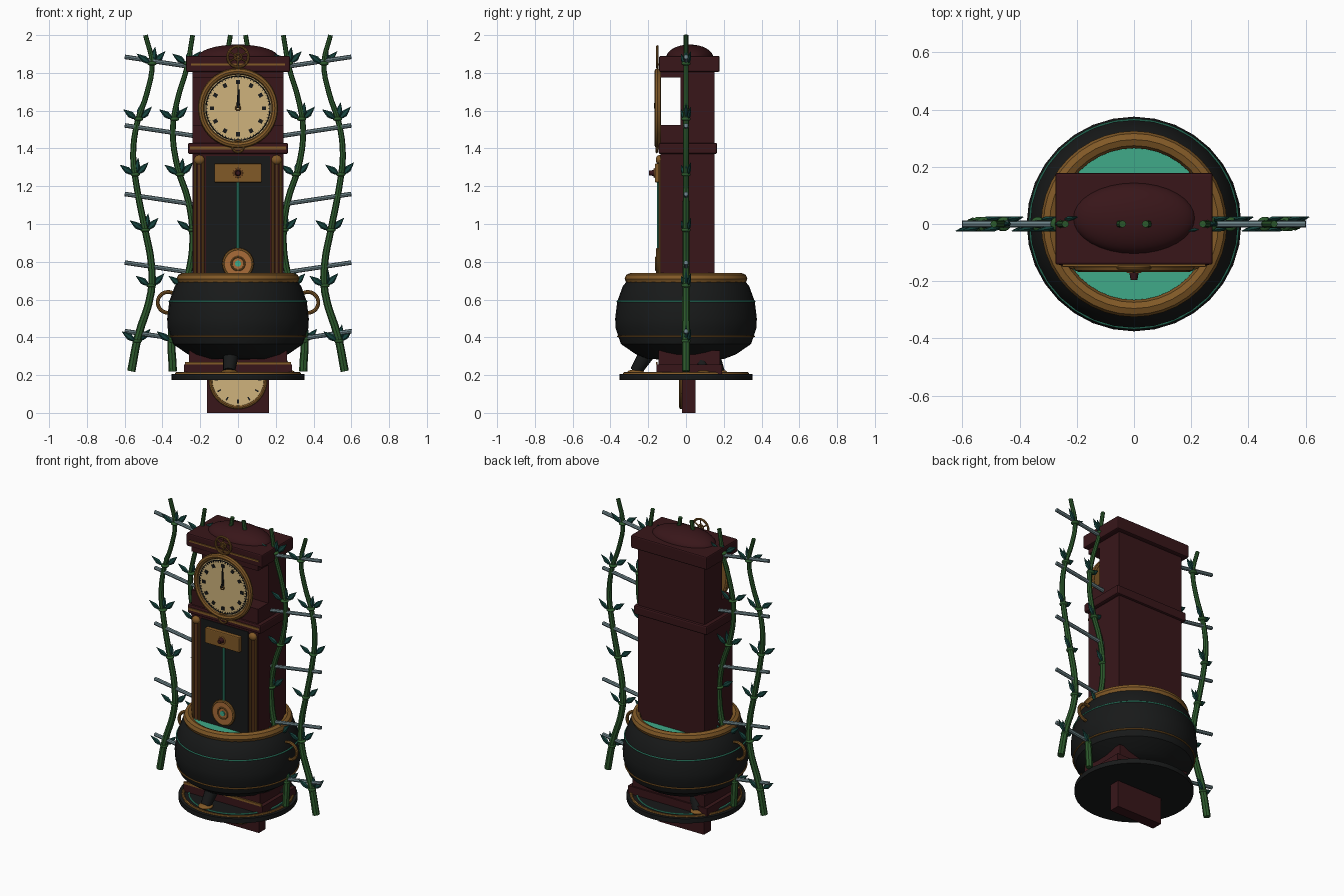
import bpy, bmesh, math
from mathutils import Vector

cube = bpy.data.objects.get("Cube")
if cube:
    bpy.data.objects.remove(cube)


def material(name, r, g, b):
    m = bpy.data.materials.new(name)
    m.use_nodes = True
    m.diffuse_color = (r, g, b, 1)
    m.node_tree.nodes["Principled BSDF"].inputs["Base Color"].default_value = (r, g, b, 1)
    return m


wood = material("dark mahogany", .04, .008, .01)
iron = material("black iron", .009, .01, .01)
gold = material("aged gold", .22, .1, .02)
copper = material("copper", .4, .15, .04)
cream = material("cream dial", .62, .45, .2)
teal = material("teal potion", .05, .4, .25)
green = material("stalk green", .025, .1, .025)
leafy = material("dark leaf", .008, .06, .05)
grey = material("grey rung", .16, .24, .26)


def finish(name, mat, smooth=True):
    ob = bpy.context.object
    ob.name = ob.data.name = name
    ob.data.materials.clear()
    ob.data.materials.append(mat)
    if smooth:
        bpy.ops.object.shade_smooth_by_angle(angle=math.radians(35))
    return ob


def box(name, mat, half_x, y0, y1, z0, z1, x=0, bevel=0):
    bpy.ops.mesh.primitive_cube_add(size=1, location=(x, (y0 + y1) / 2, (z0 + z1) / 2))
    ob = bpy.context.object
    ob.scale = (half_x * 2, y1 - y0, z1 - z0)
    bpy.ops.object.transform_apply(location=False, rotation=False)
    if bevel:
        mod = ob.modifiers.new("edge", "BEVEL")
        mod.width, mod.segments = bevel, 2
    return finish(name, mat, False)


def rod(name, mat, a, b, r, r2=None, sides=12):
    a, b = Vector(a), Vector(b)
    bpy.ops.mesh.primitive_cone_add(vertices=sides, radius1=r, radius2=r if r2 is None else r2,
                                    depth=(b - a).length, location=(a + b) / 2)
    bpy.context.object.rotation_euler = (b - a).to_track_quat("Z", "Y").to_euler()
    return finish(name, mat)


def disc(name, mat, r, z, y0, y1, x=0):
    return rod(name, mat, (x, y1, z), (x, y0, z), r, sides=40)


def ring(name, mat, big, small, loc, upright=False):
    bpy.ops.mesh.primitive_torus_add(major_radius=big, minor_radius=small, major_segments=40,
                                     minor_segments=8, location=loc)
    if upright:
        bpy.context.object.rotation_euler.x = math.pi / 2
    return finish(name, mat)


def ball(name, mat, loc, scale):
    bpy.ops.mesh.primitive_uv_sphere_add(segments=32, ring_count=16, radius=1, location=loc)
    bpy.context.object.scale = scale
    return finish(name, mat)


def lathe(name, mat, profile, sides):
    bm = bmesh.new()
    vs = [bm.verts.new((r, 0, z)) for r, z in profile]
    es = [bm.edges.new(p) for p in zip(vs, vs[1:])]
    bmesh.ops.spin(bm, geom=vs + es, axis=(0, 0, 1), cent=(0, 0, 0), angle=math.tau, steps=sides)
    bmesh.ops.remove_doubles(bm, verts=bm.verts, dist=.0001)
    bmesh.ops.recalc_face_normals(bm, faces=bm.faces)
    me = bpy.data.meshes.new(name)
    bm.to_mesh(me)
    bm.free()
    ob = bpy.data.objects.new(name, me)
    bpy.context.collection.objects.link(ob)
    bpy.ops.object.select_all(action="DESELECT")
    bpy.context.view_layer.objects.active = ob
    ob.select_set(True)
    return finish(name, mat)


def marks(name, count, radius, z, y, w, h):
    # Upright hour plates around a dial
    for i in range(count):
        a = math.tau * i / count
        ob = box(name, iron, w, y - .003, y + .003, z - h, z + h)
        ob.location.x = radius * math.sin(a)
        ob.location.z = z + radius * math.cos(a)
        ob.rotation_euler.y = a


# Stand with a small dial below
disc_z = .19
rod("base_plate", iron, (0, 0, .175), (0, 0, .205), .352, sides=48)
ring("base_gold_ring", gold, .325, .009, (0, 0, .207))
ring("base_teal_ring", teal, .29, .005, (0, 0, .207))
box("lower_case", wood, .165, -.02, .05, 0, .33)
disc("lower_dial", cream, .14, .175, -.03, -.015)
ring("lower_dial_rim", gold, .145, .01, (0, -.026, .175), True)
marks("lower_hour_mark", 12, .115, .175, -.031, .004, .01)
box("plinth", wood, .285, -.155, .19, .205, .255)
box("plinth_trim", gold, .28, -.16, -.15, .255, .27)
box("plinth_step", wood, .26, -.145, .18, .255, .33)

# Cauldron
lathe("cauldron", iron, [(0, .28), (.2, .285), (.265, .31), (.345, .365), (.373, .45), (.375, .5),
                         (.364, .59), (.335, .67), (.295, .72), (.27, .71), (.27, .66)], 32)
ring("cauldron_rim", gold, .295, .03, (0, 0, .71))
ring("cauldron_teal_band", teal, .364, .004, (0, 0, .59))
ring("cauldron_gold_band", gold, .36, .005, (0, 0, .405))
rod("potion", teal, (0, 0, .66), (0, 0, .69), .272, sides=40)
for side in (-1, 1):
    ring("cauldron_handle", gold, .055, .01, (side * .37, 0, .585), True)
for deg in (-100, 20, 140):
    c, s = math.cos(math.radians(deg)), math.sin(math.radians(deg))
    rod("cauldron_leg", iron, (.27 * c, .27 * s, .22), (.2 * c, .2 * s, .33), .032, .045)
    ball("cauldron_foot", gold, (.27 * c, .27 * s, .215), (.045, .045, .015))

# Trunk with its glazed front
box("trunk", wood, .24, -.135, .15, .3, 1.38)
box("trunk_panel", iron, .17, -.14, -.13, .6, 1.36)
for side in (-1, 1):
    for off in (.185, .205, .226):
        rod("front_column", gold if off != .205 else copper, (side * off, -.138, .6), (side * off, -.138, 1.34),
            .007, sides=8)
    ball("column_capital", gold, (side * .205, -.14, 1.34), (.028, .02, .025))

# Weight box and pendulum
box("weight_box", gold, .125, -.165, -.135, 1.22, 1.32, bevel=.006)
ring("weight_box_emblem", copper, .022, .004, (0, -.168, 1.27), True)
rod("weight_box_knob", wood, (0, -.16, 1.27), (0, -.195, 1.27), .018, .012)
rod("pendulum_rod", teal, (0, -.147, .8), (0, -.147, 1.22), .007, sides=8)
disc("pendulum_bob", copper, .072, .79, -.158, -.14)
ring("pendulum_bob_rim", gold, .074, .01, (0, -.15, .79), True)
ring("pendulum_inner_ring", gold, .035, .005, (0, -.158, .79), True)
disc("pendulum_gem", teal, .016, .79, -.164, -.15)

# Hood
box("waist_cornice", wood, .265, -.145, .165, 1.37, 1.43, bevel=.01)
box("waist_trim", gold, .255, -.15, -.14, 1.395, 1.41)
ring("waist_emblem", gold, .03, .006, (0, -.155, 1.41), True)
box("hood_ledge", wood, .24, -.135, .15, 1.42, 1.525)
box("hood", wood, .24, -.03, .15, 1.52, 1.81)
box("hood_top_board", wood, .24, -.135, .15, 1.775, 1.81)
box("top_cornice", wood, .275, -.142, .178, 1.805, 1.89, bevel=.008)
box("top_trim", gold, .25, -.148, -.138, 1.84, 1.85)
ball("hood_dome", wood, (0, .02, 1.88), (.215, .125, .07))

# Main dial
dial_z = 1.613
disc("dial_back", gold, .205, dial_z, -.15, -.135)
disc("dial_face", cream, .178, dial_z, -.155, -.14)
ring("dial_rim", gold, .195, .017, (0, -.15, dial_z), True)
ring("minute_track", iron, .17, .003, (0, -.155, dial_z), True)
marks("hour_mark", 12, .138, dial_z, -.156, .01, .011)
marks("minute_mark", 60, .165, dial_z, -.156, .0015, .006)
rod("minute_hand", iron, (0, -.162, dial_z), (0, -.162, dial_z + .145), .007, .002, 6)
rod("hour_hand", iron, (0, -.16, dial_z), (.004, -.16, dial_z + .1), .01, .003, 6)
ring("hand_hub", gold, .012, .004, (0, -.163, dial_z), True)

# Crest wheel
ring("crest_wheel", gold, .055, .007, (0, -.152, 1.885), True)
ring("crest_hub", gold, .018, .005, (0, -.152, 1.885), True)
for i in range(3):
    a = math.pi * i / 3 + .5
    dx, dz = .055 * math.cos(a), .055 * math.sin(a)
    rod("crest_spoke", gold, (-dx, -.152, 1.885 - dz), (dx, -.152, 1.885 + dz), .004, sides=6)

# Climbing stalks with leaf pairs, tied by sloping rungs
leaf = lathe("leaf", leafy, [(0, 0), (.013, .02), (.018, .04), (.011, .062), (0, .09)], 6)
leaf_mesh = leaf.data
bpy.data.objects.remove(leaf)


def stalk(points, side, leaves=True):
    curve = bpy.data.curves.new("stalk", "CURVE")
    curve.dimensions = "3D"
    curve.bevel_depth, curve.bevel_resolution, curve.resolution_u = .021, 2, 4
    curve.use_fill_caps = True
    sp = curve.splines.new("BEZIER")
    sp.bezier_points.add(len(points) - 1)
    for p, (x, z) in zip(sp.bezier_points, points):
        p.co = (side * x, 0, z)
        p.handle_left_type = p.handle_right_type = "AUTO"
        p.radius = 1.1 - .25 * z
    ob = bpy.data.objects.new("stalk", curve)
    bpy.context.collection.objects.link(ob)
    bpy.ops.object.select_all(action="DESELECT")
    bpy.context.view_layer.objects.active = ob
    ob.select_set(True)
    bpy.ops.object.convert(target="MESH")
    finish("stalk", green)
    for i in range(6 if leaves else 0):
        z = .38 + .294 * i
        for (x0, z0), (x1, z1) in zip(points, points[1:]):
            if z0 <= z < z1:
                x = side * (x0 + (x1 - x0) * (z - z0) / (z1 - z0))
        ball("stalk_node", green, (x, 0, z), (.025, .025, .012))
        for turn, lean, y in ((-1, .95, -.012), (1, .75, .012), (.3, .5, 0)):
            lf = bpy.data.objects.new("leaf", leaf_mesh)
            bpy.context.collection.objects.link(lf)
            lf.location = (x + .01 * turn, y, z)
            lf.rotation_euler = (-y * 12, lean * turn, 0)
            lf.scale = (1, .6, 1)


outer = [(.565, .22), (.53, .4), (.46, .64), (.46, .8), (.49, .96), (.54, 1.22), (.555, 1.37),
         (.535, 1.53), (.48, 1.7), (.455, 1.85), (.49, 2)]
inner = [(.345, .22), (.35, .43), (.31, .6), (.255, .77), (.24, .95), (.265, 1.13), (.32, 1.3),
         (.345, 1.5), (.32, 1.66), (.27, 1.83), (.24, 2)]
for side in (-1, 1):
    stalk(outer, side)
    stalk(inner, side)
    stalk([(.06, 1.88), (.04, 2)], side, False)
    for i in range(5):
        z = 1.885 - .363 * i
        rod("trellis_rung", grey, (side * .6, 0, z), (side * .2, 0, z - .06), .012, sides=8)
